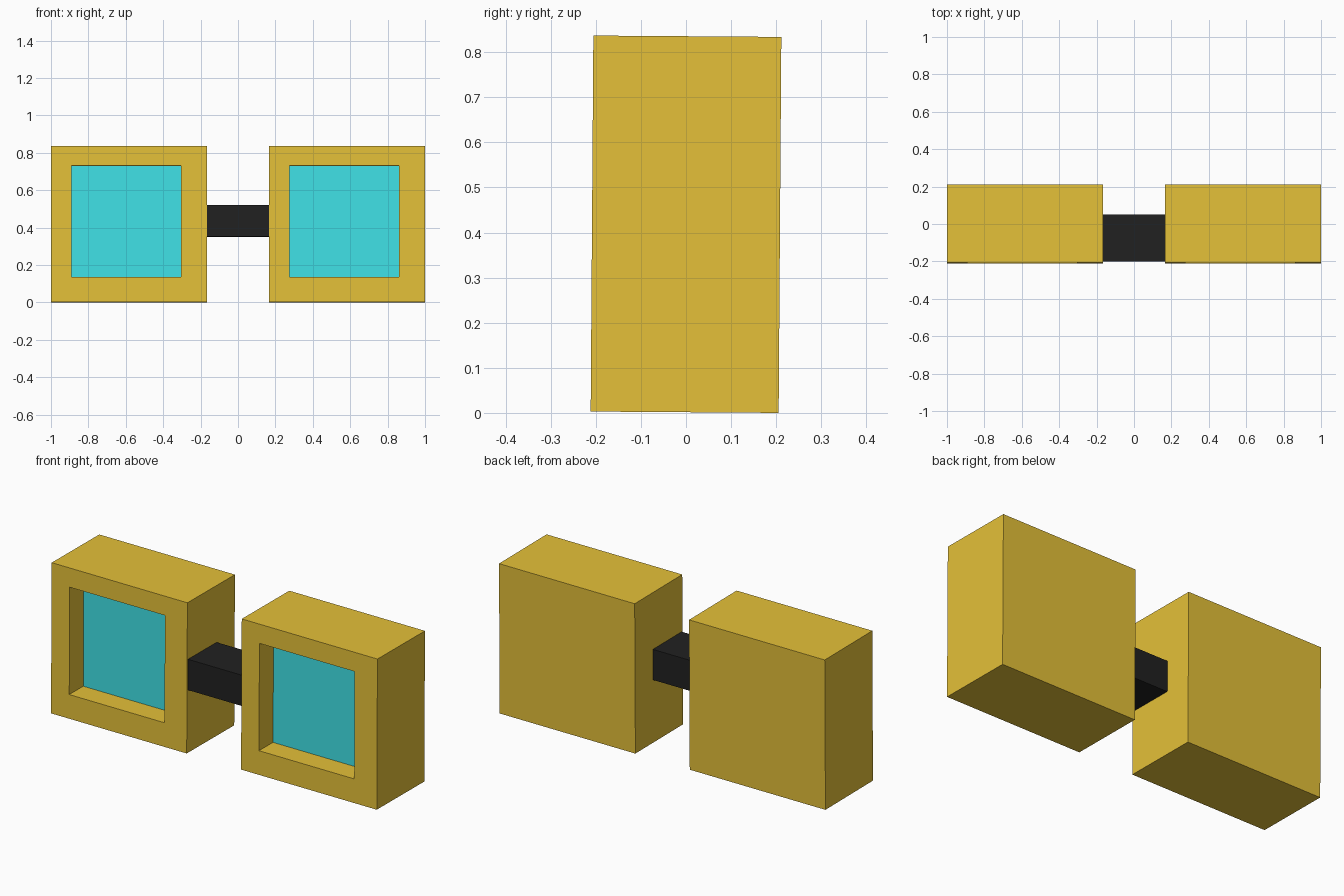
import bpy, bmesh
from math import radians
from mathutils import Matrix

if "Cube" in bpy.data.objects:
    bpy.data.objects.remove(bpy.data.objects["Cube"])

# Whole model leans back very slightly about x
MID_Z = 0.4185
TILT = Matrix.Translation((0, 0, MID_Z)) @ Matrix.Rotation(radians(-0.41), 4, 'X')


def material(name, color):
    m = bpy.data.materials.new(name)
    m.diffuse_color = color
    m.use_nodes = True
    m.node_tree.nodes["Principled BSDF"].inputs["Base Color"].default_value = m.diffuse_color
    return m


def finish(bm, name, mat):
    me = bpy.data.meshes.new(name)
    bm.transform(TILT)
    bm.to_mesh(me)
    bm.free()
    me.materials.append(mat)
    ob = bpy.data.objects.new(name, me)
    bpy.context.collection.objects.link(ob)
    return ob


def box(center, size):
    bm = bmesh.new()
    bmesh.ops.create_cube(bm, size=1)
    bmesh.ops.scale(bm, vec=size, verts=bm.verts)
    bmesh.ops.translate(bm, vec=center, verts=bm.verts)
    return bm


orange = material("orange", (0.78, 0.53, 0.04, 1))
cyan = material("cyan", (0.05, 0.76, 0.8, 1))
black = material("black", (0.015, 0.015, 0.015, 1))

FLOOR_Y = -0.085  # depth of the recess floor
for side, cx, x0, x1 in (("left", -0.5835, -0.889, -0.304),
                         ("right", 0.5835, 0.276, 0.861)):
    # Frame: box with a slightly off-centre square recess in its front
    bm = box((cx, 0, 0), (0.833, 0.417, 0.834))
    front = min(bm.faces, key=lambda f: f.calc_center_median().y)
    bmesh.ops.inset_region(bm, faces=[front], thickness=0.12)
    for v in front.verts:
        v.co.x = x0 if v.co.x < cx else x1
        v.co.z = 0.135 - MID_Z if v.co.z < 0 else 0.729 - MID_Z
    bmesh.ops.inset_region(bm, faces=[front], thickness=0)
    for v in front.verts:
        v.co.y = FLOOR_Y
    corners = [v.co.copy() for v in front.verts]
    bmesh.ops.delete(bm, geom=[front], context='FACES_ONLY')
    finish(bm, side + "_frame", orange)

    # Lens: panel closing the recess
    bm = bmesh.new()
    bm.faces.new([bm.verts.new(c) for c in corners])
    finish(bm, side + "_lens", cyan)

# Bridge joining the two frames
finish(box((0, -0.075, 0.435 - MID_Z), (0.334, 0.252, 0.17)), "bridge", black)
